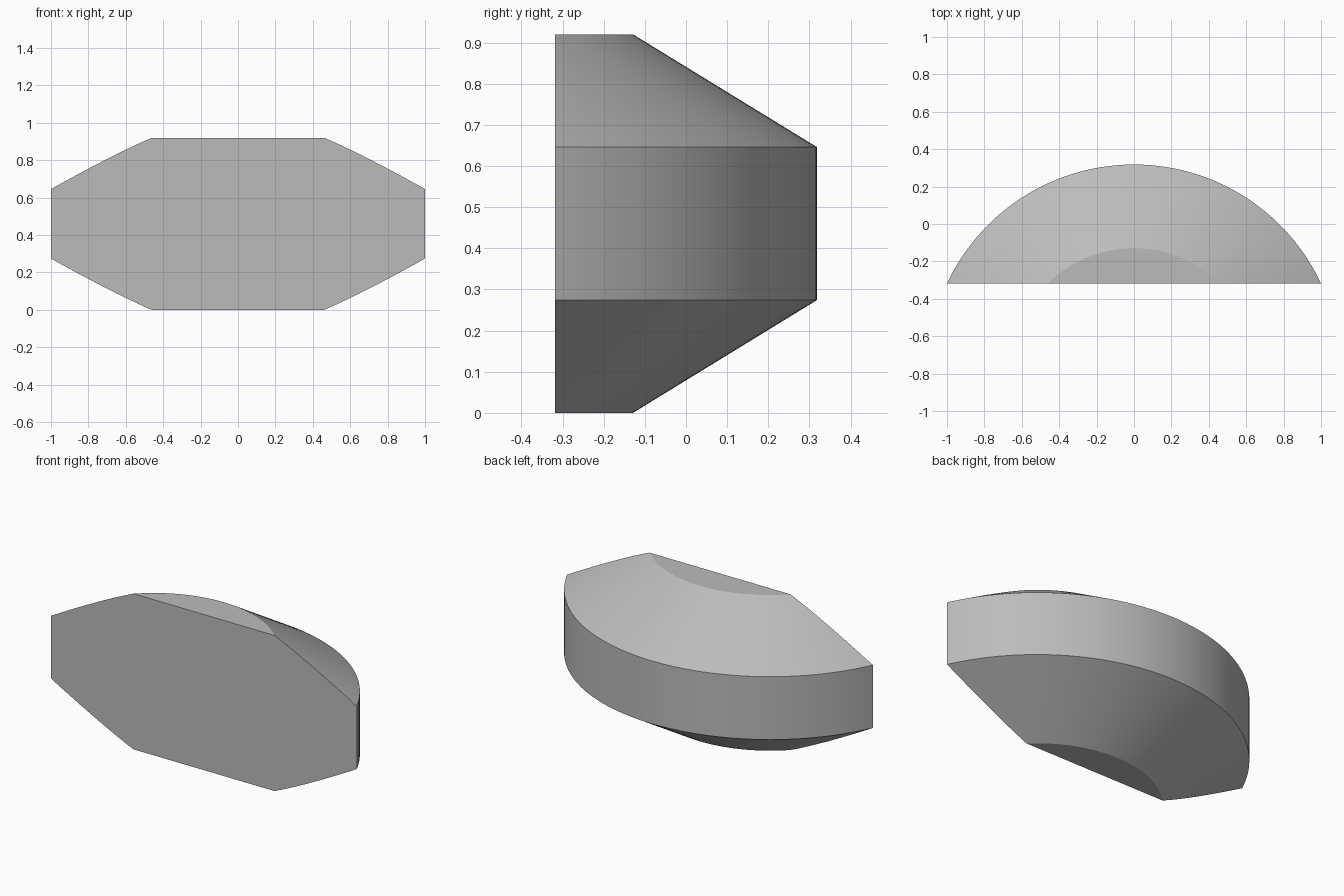
import bpy, bmesh, math

cube = bpy.data.objects.get("Cube")
if cube:
    bpy.data.objects.remove(cube, do_unlink=True)

# Single grey material
grey = bpy.data.materials.new("plain grey")
grey.use_nodes = True
color = (0.5, 0.5, 0.5, 1)
grey.diffuse_color = color
grey.node_tree.nodes["Principled BSDF"].inputs["Base Color"].default_value = color

SEGMENTS = 160
HALF_DEPTH = 0.318
R_OUTER, R_INNER = 1.104, 0.657
CENTER_Y = HALF_DEPTH - R_OUTER
PROFILE = [(R_INNER, 0), (R_OUTER, 0.274), (R_OUTER, 0.646), (R_INNER, 0.92)]

# Full bevelled drum, ring by ring
bm = bmesh.new()
rings = []
for radius, z in PROFILE:
    angles = [2 * math.pi * i / SEGMENTS for i in range(SEGMENTS)]
    rings.append([bm.verts.new((radius * math.cos(a), CENTER_Y + radius * math.sin(a), z))
                  for a in angles])
for low, high in zip(rings, rings[1:]):
    for i in range(SEGMENTS):
        j = (i + 1) % SEGMENTS
        bm.faces.new((low[i], low[j], high[j], high[i]))
bm.faces.new(rings[0][::-1])
bm.faces.new(rings[-1])

# Slice off the front and close the flat face
cut = bmesh.ops.bisect_plane(bm, geom=bm.verts[:] + bm.edges[:] + bm.faces[:], dist=1e-5,
                             plane_co=(0, -HALF_DEPTH, 0), plane_no=(0, -1, 0),
                             clear_outer=True)
edges = [e for e in cut["geom_cut"] if isinstance(e, bmesh.types.BMEdge)]
bmesh.ops.contextual_create(bm, geom=edges)
bmesh.ops.recalc_face_normals(bm, faces=bm.faces[:])

mesh = bpy.data.meshes.new("bevelled_drum_segment")
bm.to_mesh(mesh)
bm.free()
mesh.materials.append(grey)
body = bpy.data.objects.new("bevelled_drum_segment", mesh)
bpy.context.collection.objects.link(body)

# Smooth curved bands with crisp rims
bpy.ops.object.select_all(action='DESELECT')
body.select_set(True)
bpy.context.view_layer.objects.active = body
bpy.ops.object.shade_smooth_by_angle(angle=math.radians(25))
